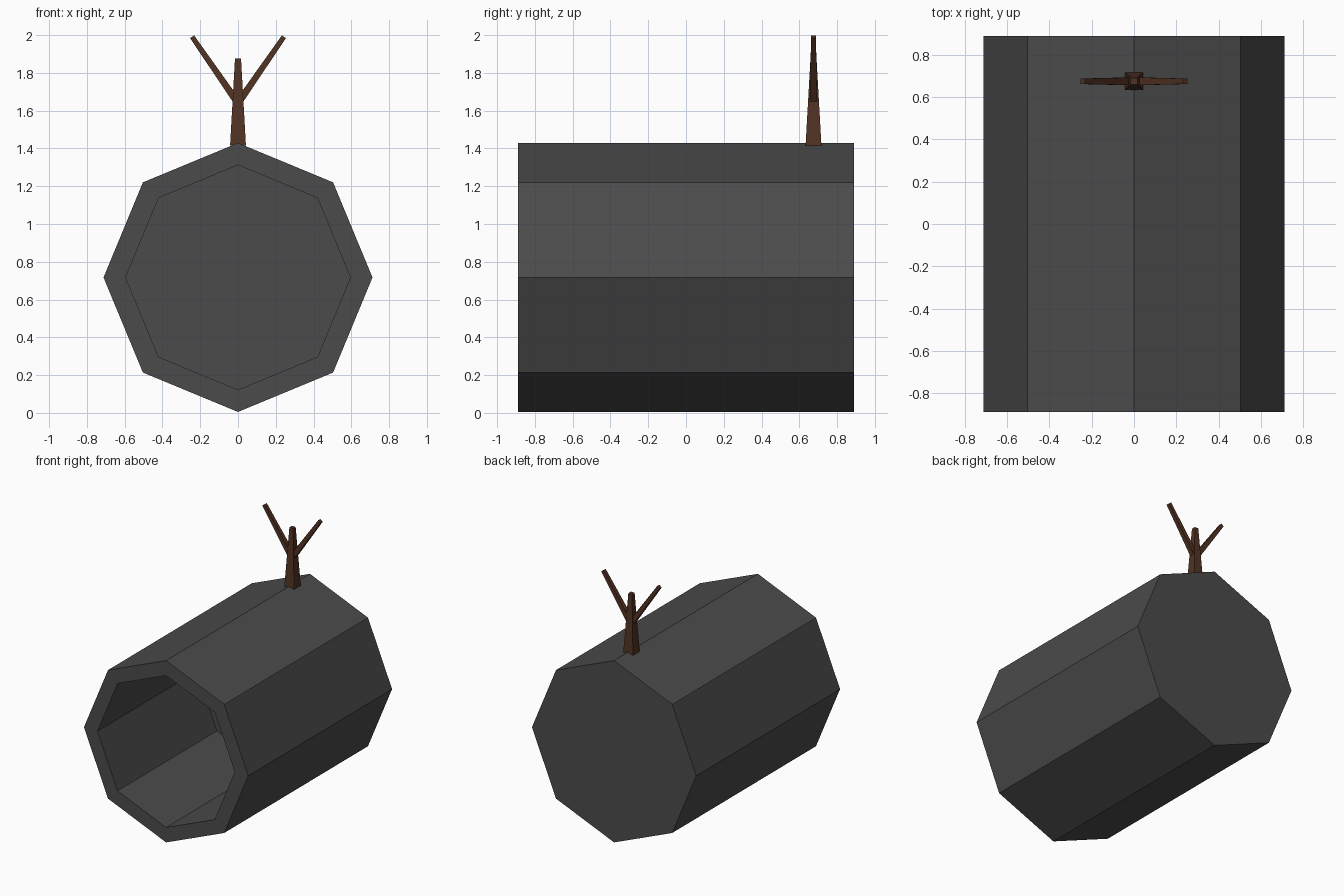
import bpy, bmesh, math
from mathutils import Vector

if "Cube" in bpy.data.objects:
    bpy.data.objects.remove(bpy.data.objects["Cube"])


def material(name, rgb):
    m = bpy.data.materials.new(name)
    m.diffuse_color = (*rgb, 1)
    m.use_nodes = True
    m.node_tree.nodes["Principled BSDF"].inputs["Base Color"].default_value = m.diffuse_color
    return m


stone = material("dark grey", (0.07, 0.07, 0.07))
bark = material("brown", (0.085, 0.033, 0.017))


def finish(bm, name, mat):
    bmesh.ops.recalc_face_normals(bm, faces=bm.faces)
    mesh = bpy.data.meshes.new(name)
    bm.to_mesh(mesh)
    bm.free()
    mesh.materials.append(mat)
    obj = bpy.data.objects.new(name, mesh)
    bpy.context.collection.objects.link(obj)
    return obj


def taper(name, start, end, r0, r1):
    """Square tapered stick between two points; r0 and r1 are half widths."""
    start, end = Vector(start), Vector(end)
    axis = (end - start).normalized()
    side = Vector((0, 1, 0))
    other = axis.cross(side)
    bm = bmesh.new()
    rings = [[bm.verts.new(p + side * r * a + other * r * b)
              for a, b in ((1, 1), (-1, 1), (-1, -1), (1, -1))]
             for p, r in ((start, r0), (end, r1))]
    for ring in rings:
        bm.faces.new(ring)
    for i in range(4):
        j = (i + 1) % 4
        bm.faces.new((rings[0][i], rings[0][j], rings[1][j], rings[1][i]))
    return finish(bm, name, bark)


# Hollow octagonal barrel: back cap, outer wall, front rim, bore, bore floor
bm = bmesh.new()
rings = []
for r, y in ((0.712, 0.89), (0.712, -0.89), (0.595, -0.89), (0.595, 0.34)):
    rings.append([bm.verts.new((r * math.cos(k * math.pi / 4), y,
                                0.717 + r * math.sin(k * math.pi / 4)))
                  for k in range(8)])
for a, b in zip(rings, rings[1:]):
    for i in range(8):
        j = (i + 1) % 8
        bm.faces.new((a[i], a[j], b[j], b[i]))
bm.faces.new(rings[0])
bm.faces.new(rings[-1])
finish(bm, "hollow_barrel", stone)

# Little bare tree on top
Y = 0.675
taper("trunk", (0, Y, 1.415), (0, Y, 1.877), 0.042, 0.016)
for s, label in ((-1, "left"), (1, "right")):
    taper(label + "_branch", (0, Y, 1.64), (s * 0.243, Y, 1.991), 0.019, 0.013)
